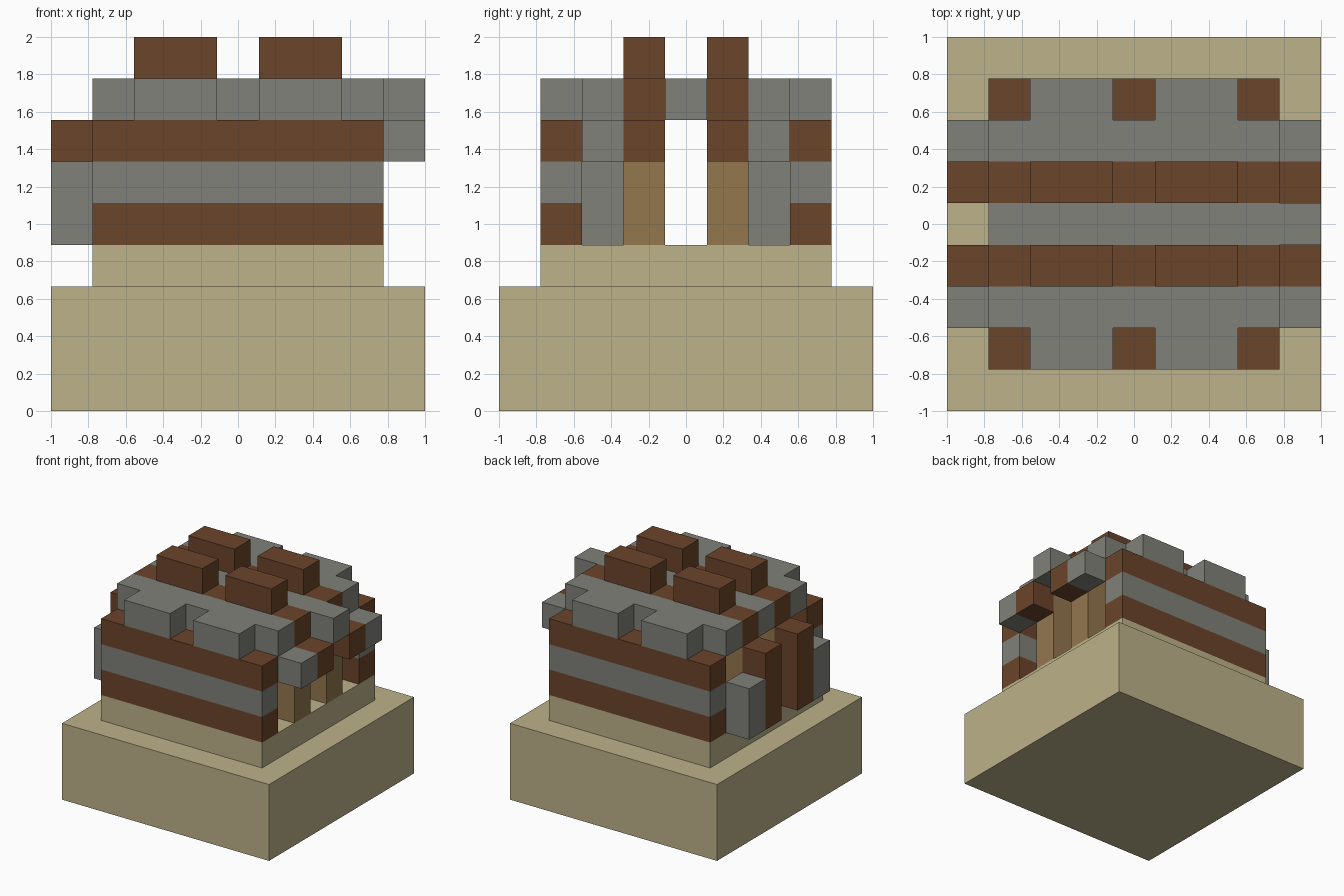
import bpy
import bmesh
from mathutils import Vector

old = bpy.data.objects.get("Cube")
if old:
    bpy.data.objects.remove(old, do_unlink=True)

N = 9          # blocks along each side
U = 2 / N      # block size


def material(name, rgb):
    m = bpy.data.materials.new(name)
    m.use_nodes = True
    color = (*rgb, 1)
    m.diffuse_color = color
    node = m.node_tree.nodes["Principled BSDF"]
    node.inputs["Base Color"].default_value = color
    node.inputs["Roughness"].default_value = 0.9
    return m


SAND = material("sand", (0.51, 0.445, 0.254))
STONE = material("grey stone", (0.216, 0.22, 0.191))
WOOD = material("dark wood", (0.147, 0.058, 0.023))
PLANK = material("light plank", (0.292, 0.184, 0.076))


def box(name, mat, xs, ys, zs):
    """Box spanning inclusive block ranges along x, y and z."""
    lo = Vector((xs[0], ys[0], zs[0])) * U - Vector((1, 1, 0))
    hi = Vector((xs[1] + 1, ys[1] + 1, zs[1] + 1)) * U - Vector((1, 1, 0))
    bm = bmesh.new()
    bmesh.ops.create_cube(bm, size=1)
    for v in bm.verts:
        v.co = Vector(a * b for a, b in zip(v.co, hi - lo))
    mesh = bpy.data.meshes.new(name)
    bm.to_mesh(mesh)
    bm.free()
    mesh.materials.append(mat)
    obj = bpy.data.objects.new(name, mesh)
    obj.location = (lo + hi) / 2
    bpy.context.collection.objects.link(obj)


def pair(name, mat, xs, j, zs):
    """The same box on the front half and mirrored on the back half."""
    box("front_" + name, mat, xs, (j, j), zs)
    box("back_" + name, mat, xs, (N - 1 - j, N - 1 - j), zs)


LONG = (1, 7)

# Ground and raised floor
box("ground", SAND, (0, 8), (0, 8), (0, 2))
box("floor", SAND, LONG, LONG, (3, 3))

# Striped long walls
for name, mat, k in (("wall_bottom", WOOD, 4), ("wall_middle", STONE, 5), ("wall_top", WOOD, 6)):
    pair(name, mat, LONG, 1, (k, k))

# Inner plank walls along the passage
pair("inner_wall", PLANK, LONG, 3, (4, 6))

# Striped roof with eave blocks and raised beams
pair("roof_edge", STONE, LONG, 2, (7, 7))
pair("roof_stripe", WOOD, LONG, 3, (7, 7))
box("roof_ridge", STONE, LONG, (4, 4), (7, 7))
for side, xs in (("right", (2, 3)), ("left", (5, 6))):
    pair(side + "_eave", STONE, xs, 1, (7, 7))
    pair(side + "_beam", WOOD, xs, 3, (8, 8))

# Right end buttresses
pair("buttress", STONE, (0, 0), 2, (4, 5))
pair("door_post", WOOD, (0, 0), 3, (4, 6))

# Left end overhanging arch
pair("arch_foot", STONE, (8, 8), 2, (6, 6))
pair("arch_shoulder", WOOD, (8, 8), 3, (6, 6))
box("arch_keystone", STONE, (8, 8), (4, 4), (7, 7))
